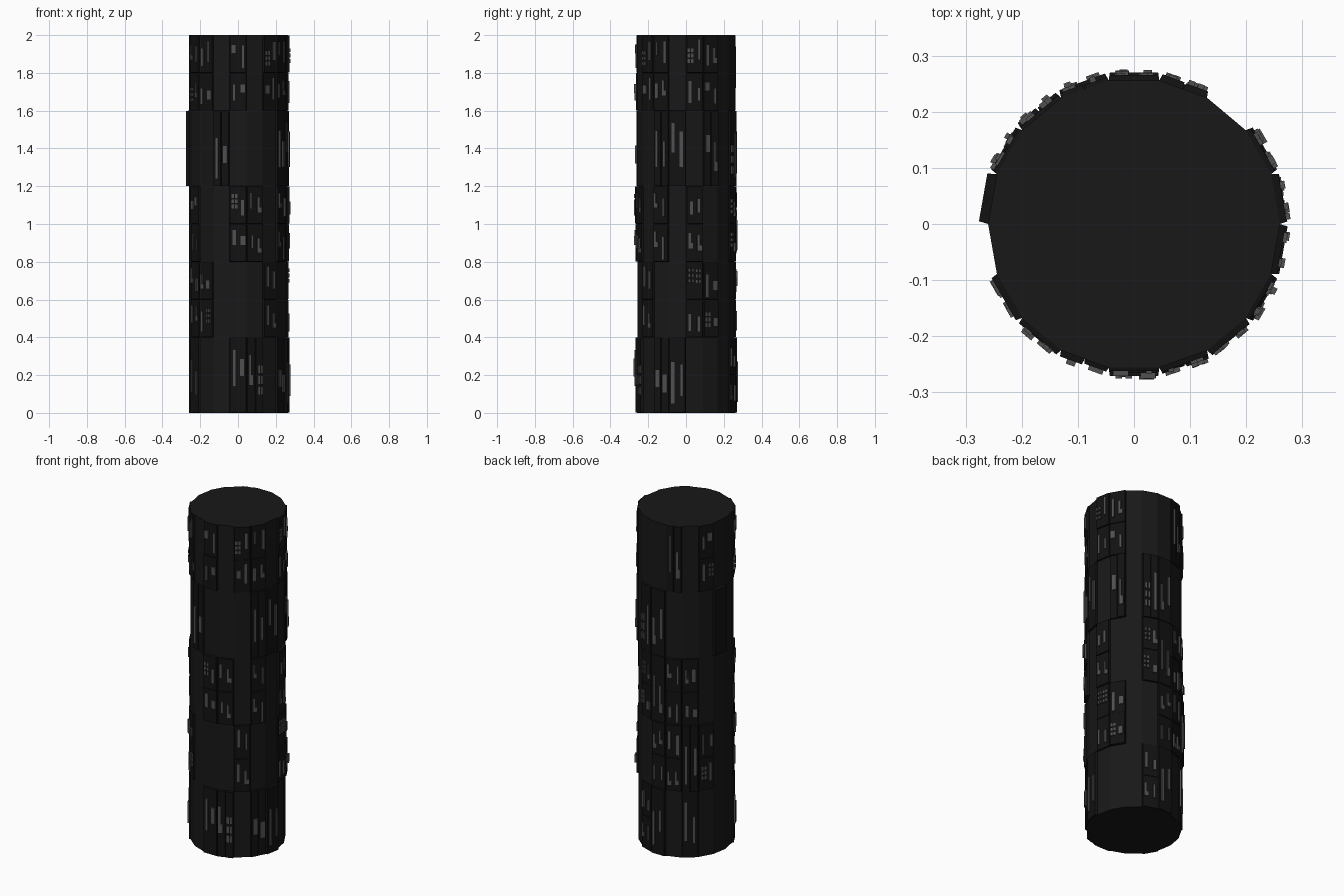
import bpy, bmesh, math, random
from mathutils import Vector

if "Cube" in bpy.data.objects:
    bpy.data.objects.remove(bpy.data.objects["Cube"])

random.seed(7)
SIDES, R, ROW_H = 18, 0.26, 0.4
STEP = 2 * math.pi / SIDES
HALF = R * math.sin(STEP / 2)
APO = R * math.cos(STEP / 2)

# One letter per facet, counter-clockwise from +x, rows from the bottom up:
# a = one plate, w = two side by side, h = two stacked, b = thick blank, . = bare
LAYOUT = ["...ha.a...a..aw.wa",
          "hh..hhwh..hh...h..",
          "h..hahh...h..hh.h.",
          ".w.wa...b...w...wa",
          "hh...w.h..hh.h.hh."]


def make_object(name, bm, color):
    bmesh.ops.recalc_face_normals(bm, faces=bm.faces)
    mesh = bpy.data.meshes.new(name)
    bm.to_mesh(mesh)
    bm.free()
    mat = bpy.data.materials.new(name + "_color")
    mat.diffuse_color = (color, color, color, 1)
    mat.use_nodes = True
    mat.node_tree.nodes["Principled BSDF"].inputs["Base Color"].default_value = mat.diffuse_color
    mesh.materials.append(mat)
    obj = bpy.data.objects.new(name, mesh)
    bpy.context.collection.objects.link(obj)


def block(bm, col, u0, u1, z0, z1, d0, d1, taper=0.0):
    """Box on facet col: u along the facet, d outward from it."""
    a = (col + 0.5) * STEP
    n = Vector((math.cos(a), math.sin(a), 0))
    t = Vector((-math.sin(a), math.cos(a), 0))

    def ring(d, k):
        return [bm.verts.new(n * (APO + d) + t * u + Vector((0, 0, z)))
                for u, z in ((u0 + k, z0 + k), (u1 - k, z0 + k),
                             (u1 - k, z1 - k), (u0 + k, z1 - k))]
    lo, hi = ring(d0, 0), ring(d1, taper)
    bm.faces.new(lo[::-1])
    bm.faces.new(hi)
    for i in range(4):
        j = (i + 1) % 4
        bm.faces.new((lo[i], lo[j], hi[j], hi[i]))


def details(bm, col, u0, u1, z0, z1, d):
    """Scatter slots, squares, L shapes and small grids on a plate."""
    w, h = u1 - u0, z1 - z0
    lanes = 2 if w > 0.06 else 1
    for k in range(lanes):
        lw = w / lanes
        cu = u0 + lw * (k + random.uniform(0.4, 0.6))
        cz = z0 + h * random.uniform(0.35, 0.65)
        top = d + random.uniform(0.004, 0.01)
        kind = random.choice("sssqlg")
        if kind == "s":
            b, s = random.uniform(0.005, 0.009), h * random.uniform(0.15, 0.3)
            block(bm, col, cu - b, cu + b, cz - s, cz + s, d - 0.002, top)
        elif kind == "q":
            b, s = lw * 0.3, h * 0.12
            block(bm, col, cu - b, cu + b, cz - s, cz + s, d - 0.002, top)
        elif kind == "l":
            s = h * 0.2
            block(bm, col, cu - 0.012, cu, cz - s, cz + s, d - 0.002, top)
            block(bm, col, cu, cu + 0.012, cz - s, cz - s / 3, d - 0.002, top)
        else:
            for i in (-1, 1):
                for j in (-1, 0, 1):
                    u, z = cu + i * 0.009, cz + j * h * 0.14
                    block(bm, col, u - 0.006, u + 0.006,
                          z - h * 0.05, z + h * 0.05, d - 0.002, top)


# Core column
core = bmesh.new()
rings = [[core.verts.new((R * math.cos(i * STEP), R * math.sin(i * STEP), z))
          for i in range(SIDES)] for z in (0, 2)]
core.faces.new(rings[0])
core.faces.new(rings[1])
for i in range(SIDES):
    j = (i + 1) % SIDES
    core.faces.new((rings[0][i], rings[0][j], rings[1][j], rings[1][i]))
make_object("core_column", core, 0.009)

# Raised plates with surface details
plates, bits = bmesh.new(), bmesh.new()
for row, line in enumerate(LAYOUT):
    z0 = row * ROW_H
    for col, kind in enumerate(line):
        if kind == ".":
            continue
        nu, nz = (2 if kind == "w" else 1), (2 if kind == "h" else 1)
        for a in range(nu):
            for b in range(nz):
                u0 = -HALF + 2 * HALF * a / nu
                u1 = u0 + 2 * HALF / nu
                lo = z0 + ROW_H * b / nz
                hi = lo + ROW_H / nz
                d = 0.017 if kind == "b" else random.uniform(0.006, 0.015)
                block(plates, col, u0, u1, lo, hi, 0, d, 0.002)
                if kind != "b":
                    details(bits, col, u0, u1, lo, hi, d)
make_object("raised_plates", plates, 0.006)
make_object("surface_details", bits, 0.08)
